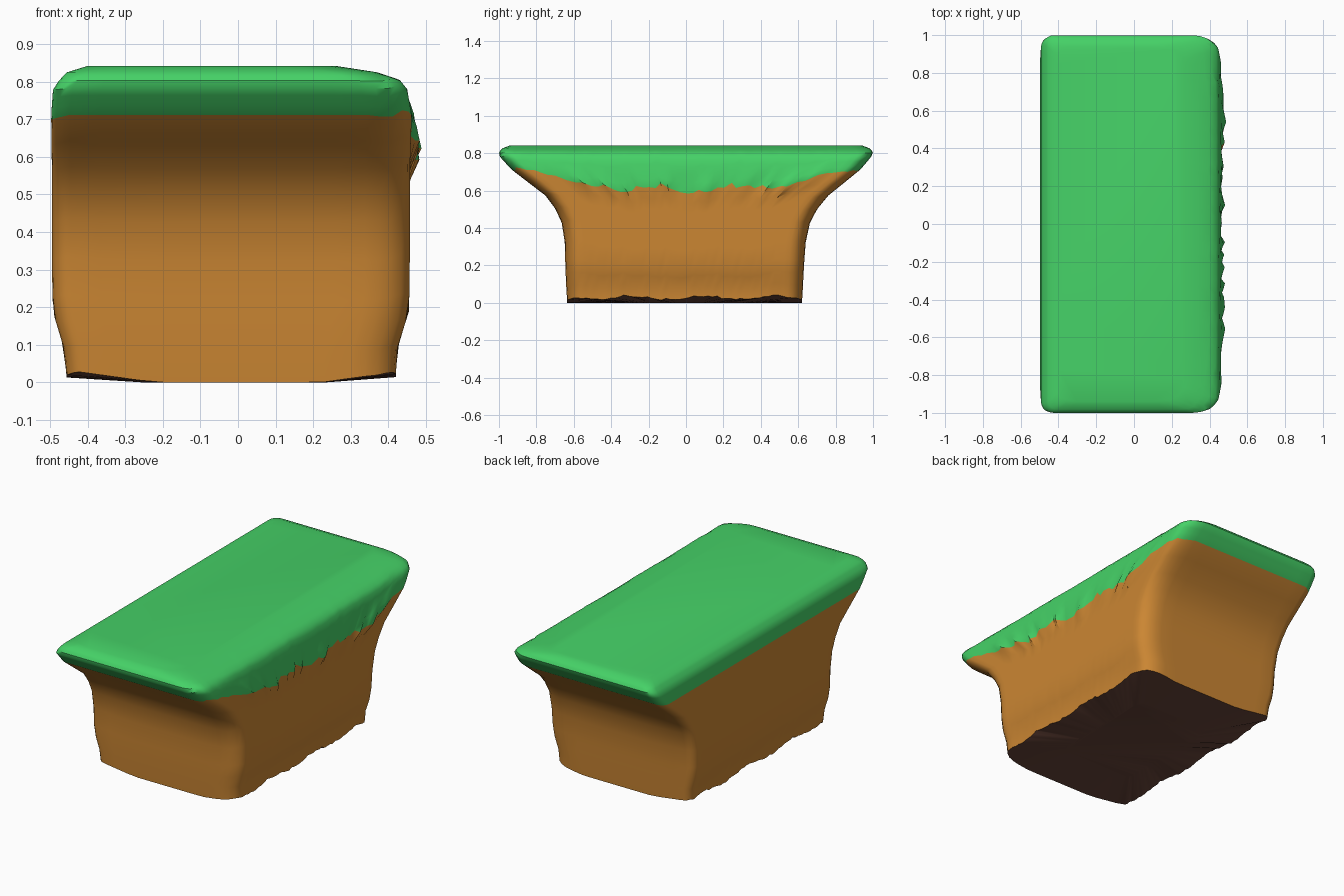
import bpy, bmesh, math, random

random.seed(4)
cube = bpy.data.objects.get("Cube")
if cube:
    bpy.data.objects.remove(cube, do_unlink=True)


def material(name, rgb):
    mat = bpy.data.materials.new(name)
    mat.use_nodes = True
    mat.diffuse_color = (*rgb, 1)
    mat.node_tree.nodes["Principled BSDF"].inputs["Base Color"].default_value = (*rgb, 1)
    return mat


MATS = [material("dark soil", (0.14, 0.06, 0.042)),
        material("earth brown", (0.60, 0.24, 0.033)),
        material("grass green", (0.06, 0.64, 0.135))]
SOIL, EARTH, GRASS = range(3)

# Block extents by height: z, x min, x max, y min, y max
PROFILE = [
    (0.00, -0.455, 0.42, -0.635, 0.62),
    (0.08, -0.46, 0.42, -0.64, 0.625),
    (0.19, -0.493, 0.455, -0.645, 0.63),
    (0.33, -0.495, 0.457, -0.648, 0.64),
    (0.46, -0.495, 0.457, -0.67, 0.67),
    (0.565, -0.495, 0.457, -0.74, 0.75),
    (0.71, -0.497, 0.462, -0.93, 0.93),
    (0.78, -0.492, 0.45, -0.995, 0.99),
    (0.805, -0.475, 0.43, -1.0, 1.0),
    (0.825, -0.455, 0.37, -0.985, 0.985),
    (0.842, -0.40, 0.26, -0.94, 0.94),
]
TOP = PROFILE[-1][0]


def lerp(a, b, t):
    return a + (b - a) * t


def extents(z):
    z = min(max(z, 0), TOP)
    for low, high in zip(PROFILE, PROFILE[1:]):
        if z <= high[0]:
            t = (z - low[0]) / (high[0] - low[0])
            return [lerp(a, b, t) for a, b in zip(low[1:], high[1:])]


# Plan outline: straight runs joined by rounded corners
def outline(side_steps=44, end_steps=10, arc_steps=5):
    pts = []
    corners = [(1, 1), (-1, 1), (-1, -1), (1, -1)]
    for i, (cx, cy) in enumerate(corners):
        for k in range(arc_steps + 1):
            a = math.pi / 2 * (i + k / arc_steps)
            pts.append((cx, cy, math.cos(a), math.sin(a)))
        nx, ny = corners[(i + 1) % 4]
        a = math.pi / 2 * (i + 1)
        steps = side_steps if nx == cx else end_steps
        for k in range(1, steps):
            t = k / steps
            pts.append((lerp(cx, nx, t), lerp(cy, ny, t), math.cos(a), math.sin(a)))
    return pts


PLAN = outline()
JAG = [random.uniform(-1, 1) for _ in PLAN]
BULGE = [random.random() ** 2 for _ in PLAN]


def place(p, z, scale=1.0, push=0.0):
    sx, sy, ox, oy = p
    x0, x1, y0, y1 = extents(z)
    rx = lerp(0.05, 0.12, (sx + 1) / 2)
    ry = lerp(0.05, 0.08, (sx + 1) / 2)
    x = lerp(x0 + 0.05, x1 - 0.12, (sx + 1) / 2) + ox * rx
    y = lerp(y0 + ry, y1 - ry, (sy + 1) / 2) + oy * ry
    return (x * scale + push, y * scale, z)


def grass_edge(i):
    # Straight on three sides, hanging and ragged on the eroded side
    sx, sy, ox, oy = PLAN[i]
    w = max(0, ox)
    hang = 0.10 * (1 - sy ** 4) + 0.015 * math.sin(sy * 11 + 1) * (1 - sy * sy)
    return 0.712 - 0.012 * max(0, -ox) - w * hang + w * 0.016 * JAG[i]


def base_edge(i):
    # Underside is lowest in the middle and lifts toward the long sides
    sx, sy, ox, oy = PLAN[i]
    x = abs(place(PLAN[i], 0)[0])
    lift = 0.028 * min(1, max(0, (x - 0.22) / 0.2))
    wave = 0.010 * math.sin(sy * 9) + 0.006 * JAG[i]
    return max(0, lift + wave * abs(ox) ** 3 * (1 if x > 0.3 else 0))


bm = bmesh.new()
count = len(PLAN)


def ring(height, scale=1.0, bulge=0.0):
    verts = []
    for i, p in enumerate(PLAN):
        ragged = p[2] > 0.95 and abs(p[1]) < 0.9
        push = bulge * BULGE[i] if ragged else 0
        verts.append(bm.verts.new(place(p, height(i), scale, push)))
    return verts


def bridge(a, b, mat):
    for i in range(count):
        j = (i + 1) % count
        bm.faces.new((a[i], a[j], b[j], b[i])).material_index = mat


# Dark underside
center = ring(lambda i: 0.0, 0.55)
base = ring(base_edge)
bm.faces.new(center[::-1]).material_index = SOIL
bridge(center, base, SOIL)

# Earth walls up to the grass edge
previous = base
for t in (0.1, 0.2, 0.3, 0.45, 0.6, 0.7, 0.8, 0.9, 1.0):
    current = ring(lambda i: lerp(base_edge(i), grass_edge(i), t),
                   bulge=0.03 if t == 1 else 0)
    bridge(previous, current, EARTH)
    previous = current

# Grass rim and top
for t in (0.2, 0.4, 0.55, 0.7, 0.8, 0.88, 0.95, 1.0):
    current = ring(lambda i: lerp(grass_edge(i), TOP, t),
                   bulge=0.018 if t == 0.2 else 0)
    bridge(previous, current, GRASS)
    previous = current
bm.faces.new(previous).material_index = GRASS

bmesh.ops.recalc_face_normals(bm, faces=bm.faces)
mesh = bpy.data.meshes.new("ground_block")
bm.to_mesh(mesh)
bm.free()
for mat in MATS:
    mesh.materials.append(mat)
block = bpy.data.objects.new("ground_block", mesh)
bpy.context.collection.objects.link(block)
bpy.ops.object.select_all(action="DESELECT")
block.select_set(True)
bpy.context.view_layer.objects.active = block
bpy.ops.object.shade_smooth_by_angle(angle=math.radians(40))
